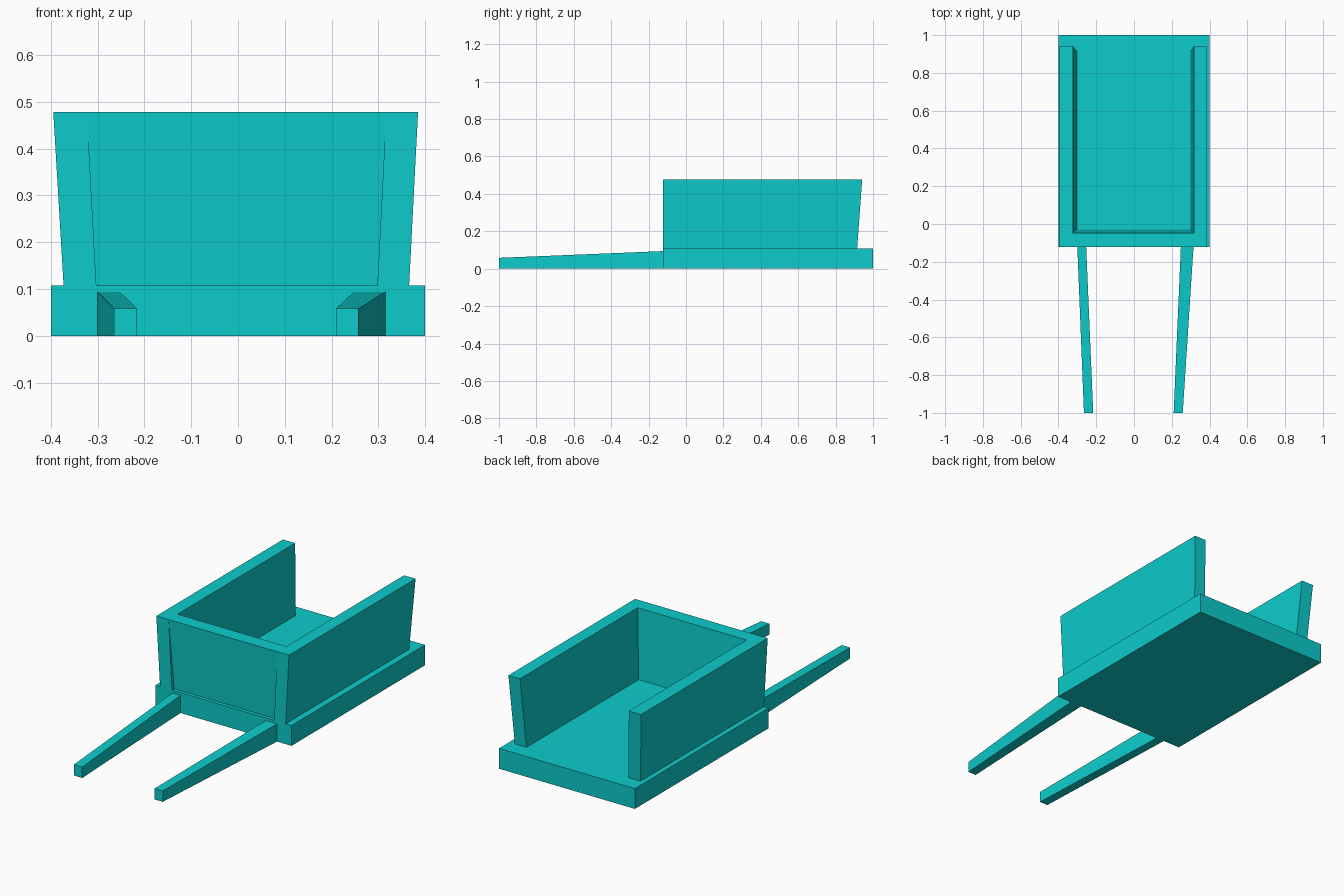
import bpy
import bmesh

cube = bpy.data.objects.get("Cube")
if cube:
    bpy.data.objects.remove(cube, do_unlink=True)

# Single flat colour
TURQUOISE = (0.004, 0.6, 0.6, 1)
mat = bpy.data.materials.new("turquoise")
mat.use_nodes = True
mat.diffuse_color = TURQUOISE
mat.node_tree.nodes["Principled BSDF"].inputs["Base Color"].default_value = TURQUOISE


def rect(x0, x1, y0, y1):
    return [(x0, y0), (x1, y0), (x1, y1), (x0, y1)]


def board(name, z0, bottom, top, z_top):
    """Board between two outlines; z_top gives the height of each top corner."""
    bm = bmesh.new()
    low = [bm.verts.new((x, y, z0)) for x, y in bottom]
    high = [bm.verts.new((x, y, z)) for (x, y), z in zip(top, z_top)]
    bm.faces.new(low)
    bm.faces.new(high)
    for i in range(4):
        j = (i + 1) % 4
        bm.faces.new((low[i], low[j], high[j], high[i]))
    bmesh.ops.recalc_face_normals(bm, faces=bm.faces)
    mesh = bpy.data.meshes.new(name)
    bm.to_mesh(mesh)
    bm.free()
    mesh.materials.append(mat)
    obj = bpy.data.objects.new(name, mesh)
    bpy.context.collection.objects.link(obj)


FRONT, BED, RIM = -0.122, 0.108, 0.478

# Flat bed
deck = rect(-0.4, 0.4, FRONT, 1)
board("bed", 0, deck, deck, [BED] * 4)

# Side walls lean outward, and their back ends lean backward
for name, bottom, top in (
    ("right_wall", (-0.373, -0.303), (-0.395, -0.323)),
    ("left_wall", (0.298, 0.366), (0.317, 0.385)),
):
    board(name, BED, rect(*bottom, FRONT, 0.915), rect(*top, FRONT, 0.942), [RIM] * 4)

# Front wall leans forward between the side walls
board("front_wall", BED, rect(-0.303, 0.298, -0.103, -0.028),
      rect(-0.323, 0.317, FRONT, -0.047), [RIM] * 4)

# Tapered shafts converge toward the front
for name, tip, root in (
    ("right_shaft", (-0.265, -0.216), (-0.3, -0.253)),
    ("left_shaft", (0.21, 0.258), (0.248, 0.315)),
):
    outline = [(tip[0], -1), (tip[1], -1), (root[1], FRONT), (root[0], FRONT)]
    board(name, 0, outline, outline, [0.058, 0.058, 0.094, 0.094])
